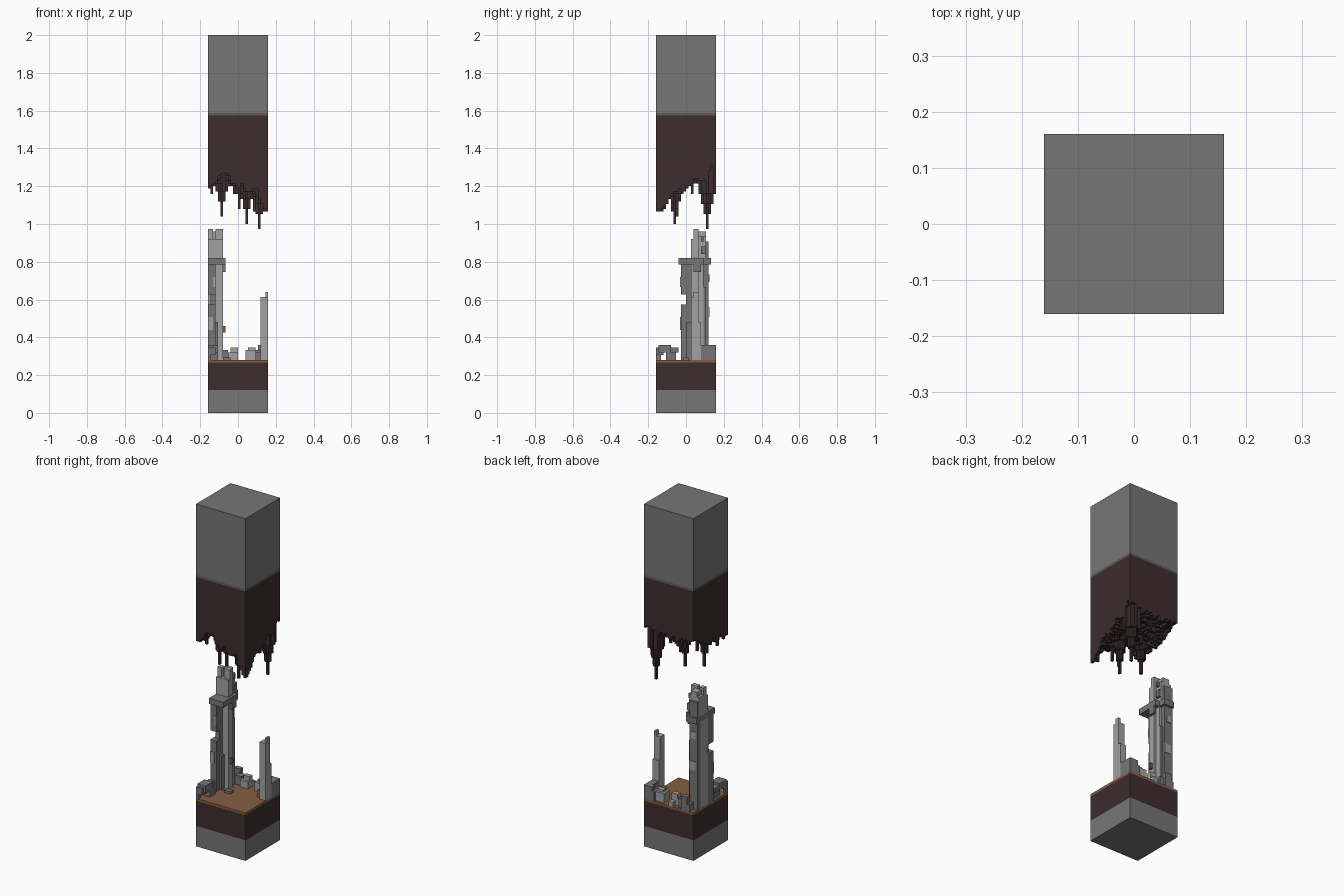
import bpy, bmesh, random

random.seed(4)
V = 1 / 75          # edge of one cube cell
N = 12              # half width in cells

if "Cube" in bpy.data.objects:
    bpy.data.objects.remove(bpy.data.objects["Cube"])


def material(name, r, g, b):
    m = bpy.data.materials.new(name)
    m.use_nodes = True
    m.diffuse_color = (r, g, b, 1)
    m.node_tree.nodes["Principled BSDF"].inputs["Base Color"].default_value = (r, g, b, 1)
    return m


STONE = material("dark stone", .18, .18, .18)
PALE = material("pale stone", .36, .36, .36)
SOIL = material("dark soil", .047, .026, .028)
DIRT = material("brown dirt", .24, .11, .055)
SEAM = material("grey brown seam", .12, .105, .095)


def finish(name, bm, mat):
    mesh = bpy.data.meshes.new(name)
    bm.to_mesh(mesh)
    bm.free()
    mesh.materials.append(mat)
    bpy.context.collection.objects.link(bpy.data.objects.new(name, mesh))


def boxes(name, mat, *parts):
    """One object from boxes given in cells as x0, x1, y0, y1, z0, z1."""
    bm = bmesh.new()
    for x0, x1, y0, y1, z0, z1 in parts:
        for v in bmesh.ops.create_cube(bm, size=1)["verts"]:
            v.co.x = (x0 if v.co.x < 0 else x1) * V
            v.co.y = (y0 if v.co.y < 0 else y1) * V
            v.co.z = (z0 if v.co.z < 0 else z1) * V
    finish(name, bm, mat)


def slab(name, mat, z0, z1):
    boxes(name, mat, (-N, N, -N, N, z0, z1))


# Ground layers and upper rock
slab("base_stone", STONE, 0, 9)
slab("base_soil", SOIL, 9, 20)
slab("ground_dirt", DIRT, 20, 21)
slab("upper_seam", SEAM, 118, 119)
slab("upper_stone", STONE, 119, 150)

# Hanging soil: ragged underside from height samples, plus stalactites (x, y, z)
SAMPLES = [(-12, -12, 90), (-5, -12, 95), (0, -12, 90), (6, -12, 88), (12, -12, 80),
           (12, -2, 88), (12, 5, 92), (12, 12, 97), (0, 12, 95), (-12, 12, 96),
           (-12, 0, 91), (0, 0, 91), (-6, 8, 95)]
SPIKES = [(8, 8, 73), (3, -5, 75), (-7, -4, 78), (0, -9, 81), (6, -6, 80),
          (-11, -7, 87), (-2, 2, 87), (10, -10, 80), (3, 5, 89)]
PROFILE = [0, 6, 10, 14]      # rise of each ring around a spike


def underside(i, j):
    if not (-N <= i < N and -N <= j < N):
        return 118
    total = weight = 0
    for x, y, z in SAMPLES:
        w = 1 / ((i + .5 - x) ** 2 + (j + .5 - y) ** 2 + .5) ** 1.5
        total += w * z
        weight += w
    low = total / weight + random.choice((-1, 0, 0, 1))
    for x, y, z in SPIKES:
        ring = max(abs(i - x), abs(j - y)) + (i != x and j != y)
        if ring < len(PROFILE):
            low = min(low, z + PROFILE[ring])
    return round(low)


span = range(-N - 1, N + 1)
low = {(i, j): underside(i, j) for i in span for j in span}
bm = bmesh.new()


def quad(*corners):
    bm.faces.new([bm.verts.new((x * V, y * V, z * V)) for x, y, z in corners])


for (i, j), z in low.items():
    if z < 118:
        quad((i, j, z), (i, j + 1, z), (i + 1, j + 1, z), (i + 1, j, z))
    a = low.get((i + 1, j), 118)
    if a != z:
        p, q = (j, j + 1) if z < a else (j + 1, j)
        quad((i + 1, p, z), (i + 1, q, z), (i + 1, q, a), (i + 1, p, a))
    a = low.get((i, j + 1), 118)
    if a != z:
        p, q = (i + 1, i) if z < a else (i, i + 1)
        quad((p, j + 1, z), (q, j + 1, z), (q, j + 1, a), (p, j + 1, a))
bmesh.ops.remove_doubles(bm, verts=bm.verts, dist=V / 100)
finish("hanging_soil", bm, SOIL)

# Ruined tower: pale core, dark side walls, ledge and broken top
boxes("tower_core", PALE, (-12, -6, 2, 5, 21, 59), (-12, -7, 5, 7, 21, 59))
boxes("tower_front_wall", STONE, (-12, -9, -2, 2, 21, 43), (-11, -9, 0, 2, 43, 47),
      (-12, -9, -2, 2, 47, 59), (-9, -8, 0, 2, 21, 36))
boxes("tower_back_wall", STONE, (-12, -8, 7, 9, 21, 59), (-8, -7, 7, 8, 21, 50))
boxes("tower_ledge", STONE, (-12, -5, -3, 7, 59, 61.5), (-12, -7, 7, 10, 59, 61.5),
      (-6, -5, 3, 6, 56, 59))
boxes("tower_top", PALE, (-12, -6, 2, 5, 61.5, 69), (-12, -7, 5, 8, 61.5, 70),
      (-12, -10, 3, 5, 69, 73), (-9, -6, 3, 5, 69, 73), (-11, -8, 5, 8, 70, 72))
boxes("tower_top_patches", STONE, (-12, -8, 8, 9, 61.5, 68), (-7, -6, 6, 8, 63, 66),
      (-7, -6, 6, 7, 68, 70))
boxes("tower_worn_patches", PALE, (-12, -10, -2.3, -2, 33, 38),
      (-10, -9, -2.3, -2, 50, 54), (-11, -8, 9, 9.3, 38, 42), (-11, -9, 9, 9.3, 52, 55))
boxes("tower_bracket", DIRT, (-6, -5, 3, 4, 32, 34.5))

# Broken pillar
boxes("pillar_shaft", PALE, (9, 12, 2, 6, 21, 36), (9, 12, 2, 5, 36, 46),
      (11, 12, 3, 5, 46, 48))
boxes("pillar_footing", STONE, (7, 12, 6, 12, 21, 25), (9, 12, 6, 10, 25, 27),
      (8, 12, 10, 12, 25, 27), (7, 9, 3, 6, 21, 24))

# Rubble around the ground edge
boxes("rubble_front", STONE, (-12, -9, -12, -9, 23, 26), (-12, -8, -11, -6, 24, 27),
      (-11, -8, -8, -4, 21, 24), (-12, -9, -6, -3, 24, 26), (-12, -11, -12, -10, 21, 23))
boxes("rubble_back_dark", STONE, (-7, -4, 8, 11, 21, 25), (-10, -6, 9, 12, 21, 24),
      (-9, -6, 10, 12, 24, 27), (-6, -3, -1, 1, 21, 22))
boxes("rubble_back_pale", PALE, (-4, 0, 7, 10, 21, 24), (-3, 0, 8, 10, 24, 26),
      (3, 7, 7, 11, 21, 25), (4, 7, 8, 10, 25, 26), (-2, 0, 10, 12, 21, 23))
